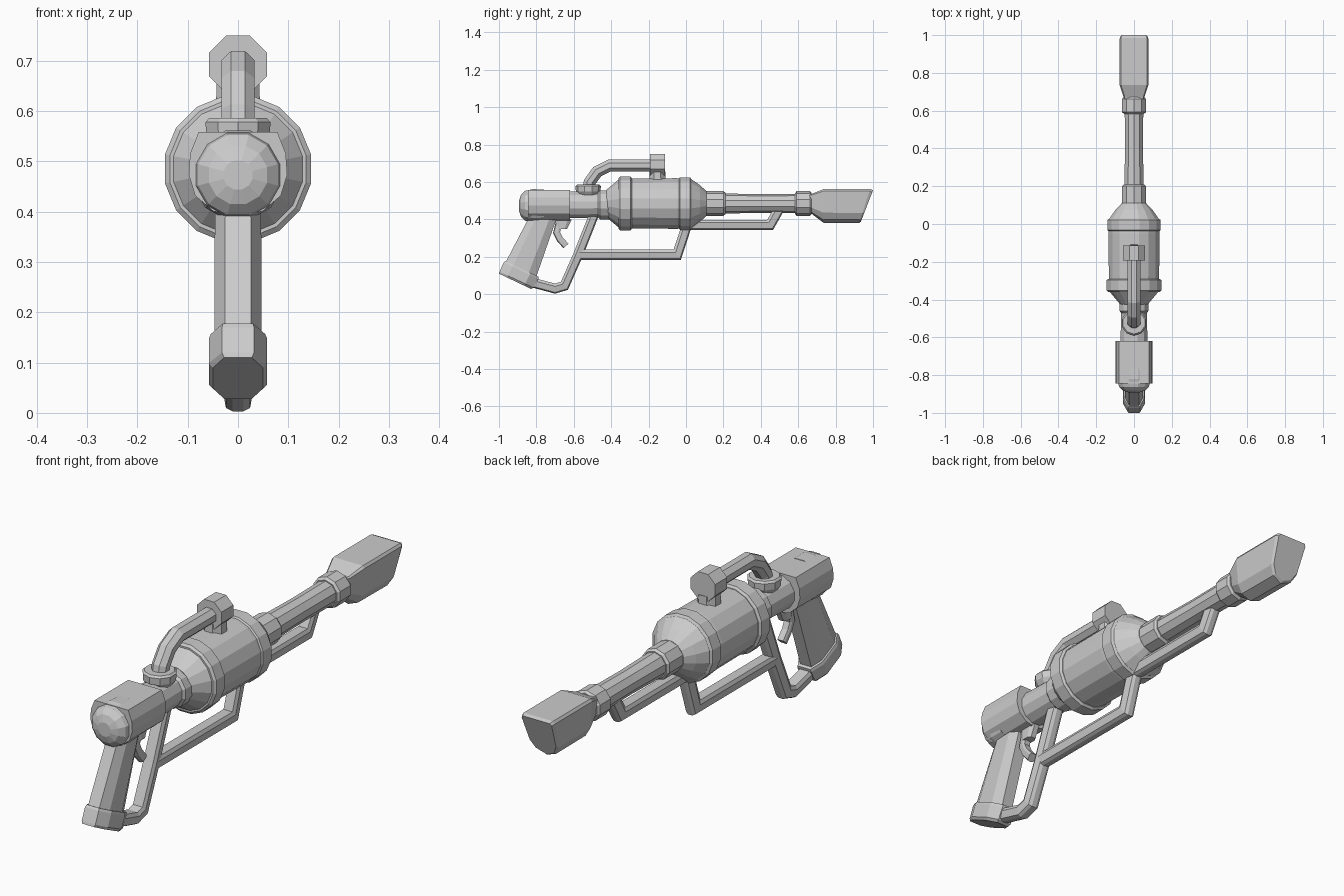
import bpy, bmesh, math
from mathutils import Vector

if "Cube" in bpy.data.objects:
    bpy.data.objects.remove(bpy.data.objects["Cube"])

# Unit cross-sections: (across x, along the a->b span), both in -1..1
def polygon(n):
    return [(math.cos((i + .5) * 2 * math.pi / n), math.sin((i + .5) * 2 * math.pi / n)) for i in range(n)]

ROUND = polygon(16)
BARREL = polygon(10)
OCTAGON = [(1, .5), (.55, 1), (-.55, 1), (-1, .5), (-1, -.5), (-.55, -1), (.55, -1), (1, -.5)]
BAR = [(1, .45), (.75, 1), (-.75, 1), (-1, .45), (-.8, -.75), (-.35, -1), (.35, -1), (.8, -.75)]
FLAT_TOP = [(.8, 1), (-.8, 1), (-.97, .5), (-1, 0), (-.87, -.5), (-.5, -.87), (0, -1),
            (.5, -.87), (.87, -.5), (1, 0), (.97, .5)]
SHIELD = [(1, .88), (.9, 1), (-.9, 1), (-1, .88), (-.88, -.4), (-.6, -.8), (0, -1), (.6, -.8), (.88, -.4)]


def loft(name, shape, rings):
    """Skin rings given as (a, b, half_width); a and b are (y, z) ends of each section."""
    bm = bmesh.new()
    loops = []
    for a, b, w in rings:
        a, b = Vector(a), Vector(b)
        c, h = (a + b) / 2, (b - a) / 2
        loops.append([bm.verts.new((w * u, c.x + h.x * v, c.y + h.y * v)) for u, v in shape])
    n = len(shape)
    for p, q in zip(loops, loops[1:]):
        for i in range(n):
            bm.faces.new((p[i], p[(i + 1) % n], q[(i + 1) % n], q[i]))
    bm.faces.new(loops[0])
    bm.faces.new(loops[-1])
    bmesh.ops.recalc_face_normals(bm, faces=bm.faces[:])
    mesh = bpy.data.meshes.new(name)
    bm.to_mesh(mesh)
    bm.free()
    ob = bpy.data.objects.new(name, mesh)
    bpy.context.collection.objects.link(ob)
    return ob


def lathe(name, profile, z=.485, shape=ROUND):
    """Turned part along y from (y, radius) pairs."""
    return loft(name, shape, [((y, z - r), (y, z + r), r) for y, r in profile])


def tube(name, path, r, w, shape=BAR):
    """Mitred bar along a (y, z) path."""
    pts = [Vector(p) for p in path]
    rings = []
    for i, p in enumerate(pts):
        d0 = (p - pts[max(i - 1, 0)]).normalized()
        d1 = (pts[min(i + 1, len(pts) - 1)] - p).normalized()
        t = (d0 + d1).normalized()
        d = d1 if d1.length else d0
        off = Vector((-t.y, t.x)) * r / t.dot(d)
        rings.append((p - off, p + off, w))
    return loft(name, shape, rings)


def post(name, y, levels, shape):
    """Upright turned part from (z, radius) pairs."""
    return loft(name, shape, [((y - r, z), (y + r, z), r) for z, r in levels])


# Receiver block with flat top, and its domed rear
loft("receiver", FLAT_TOP, [((y, .39), (y, .558), .098) for y in (-.845, -.62)])
lathe("receiver_dome", [(-.892, .03), (-.882, .06), (-.862, .082), (-.82, .092), (-.76, .09)], .473, polygon(12))
lathe("neck", [(-.65, .075), (-.47, .07), (-.46, .08), (-.40, .08)], .478, polygon(12))

# Tank body with raised bands
lathe("tank", [(-.425, .075), (-.355, .135), (-.05, .138), (.03, .132), (.075, .1), (.11, .066)])
lathe("rear_band", [(-.36, .138), (-.352, .148), (-.297, .148), (-.29, .138)])
lathe("front_band", [(-.04, .135), (-.033, .143), (.022, .143), (.03, .13)])

# Barrel and its collars
lathe("barrel", [(.18, .054), (.40, .05), (.62, .052)], shape=BARREL)
lathe("barrel_rear_collar", [(.09, .066), (.2, .066), (.21, .058)], shape=BARREL)
lathe("barrel_front_collar", [(.583, .056), (.592, .066), (.662, .066), (.672, .058)], shape=BARREL)

# Muzzle with slanted mouth
loft("muzzle", SHIELD, [((.66, .435), (.66, .535), .05), ((.672, .43), (.672, .537), .055),
                        ((.735, .382), (.735, .562), .076),
                        ((.925, .38), (.985, .562), .076), ((.935, .388), (1.0, .556), .07)])

# Feed pipe from neck to the tank cap
tube("feed_pipe", [(-.525, .55), (-.515, .6), (-.475, .655), (-.41, .688), (-.15, .688)], .034, .036, polygon(8))
post("pipe_collar", -.523, [(.53, .052), (.55, .066), (.578, .068), (.586, .06)], polygon(10))
lathe("tank_cap", [(-.193, .062), (-.113, .062)], .693, polygon(8))
post("tank_cap_stem", -.153, [(.59, .048), (.655, .046)], polygon(8))

# Grip and butt cap
loft("grip", OCTAGON, [((-.69, .41), (-.84, .41), .046), ((-.80, .095), (-.965, .17), .047)])
loft("grip_cap", OCTAGON, [((-.787, .093), (-.967, .178), .054), ((-.79, .082), (-.975, .17), .058),
                          ((-.815, .035), (-.997, .12), .058), ((-.828, .028), (-1.0, .11), .05)])

# Trigger
tube("trigger", [(-.672, .41), (-.692, .33), (-.675, .295), (-.642, .258)], .018, .018)
loft("trigger_mount", OCTAGON, [((-.70, .40), (-.61, .40), .022), ((-.69, .35), (-.635, .35), .02)])

# Guard and under-barrel rails
tube("grip_guard", [(-.82, .062), (-.70, .03), (-.65, .045), (-.575, .215), (-.49, .43)], .026, .03)
tube("lower_rail", [(-.575, .211), (-.047, .211), (.01, .385)], .027, .028)
tube("front_rail", [(-.02, .371), (.45, .371), (.5, .46)], .027, .028)
